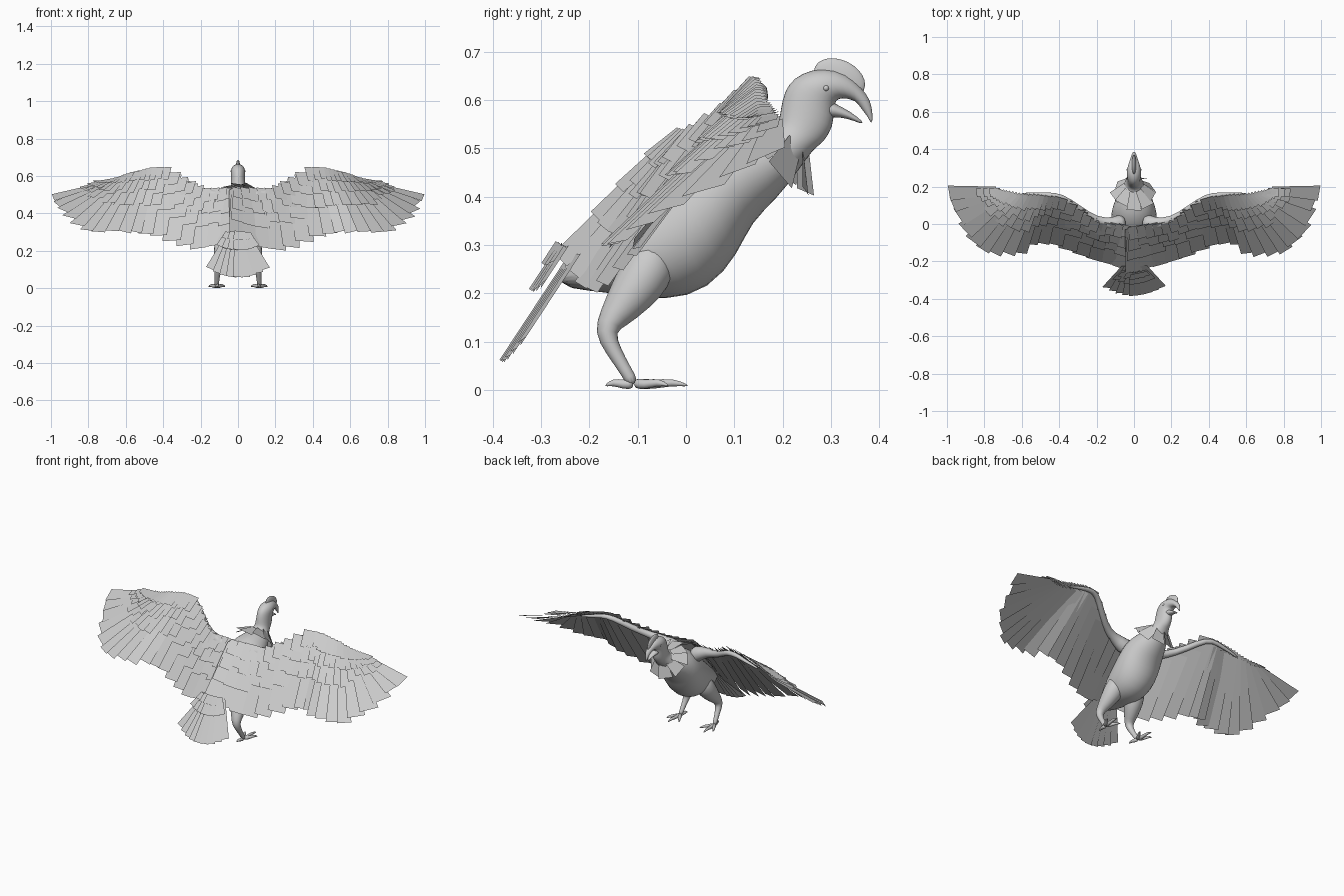
import bpy
import bmesh
import math
import random
from mathutils import Vector

random.seed(4)
cube = bpy.data.objects.get("Cube")
if cube:
    bpy.data.objects.remove(cube, do_unlink=True)

grey = bpy.data.materials.new("plain_grey")
grey.use_nodes = True
COLOUR = (0.6, 0.6, 0.6, 1)
grey.diffuse_color = COLOUR
grey.node_tree.nodes["Principled BSDF"].inputs["Base Color"].default_value = COLOUR


def finish(name, bm, smooth=True, subdivide=0):
    """Turn a bmesh into a named object with the shared material."""
    if smooth:
        bmesh.ops.recalc_face_normals(bm, faces=bm.faces)
    mesh = bpy.data.meshes.new(name)
    bm.to_mesh(mesh)
    bm.free()
    mesh.materials.append(grey)
    for face in mesh.polygons:
        face.use_smooth = smooth
    obj = bpy.data.objects.new(name, mesh)
    bpy.context.collection.objects.link(obj)
    if subdivide:
        obj.modifiers.new("smooth_form", 'SUBSURF').levels = subdivide
        obj.modifiers["smooth_form"].render_levels = subdivide
    return obj


def skin_rings(bm, rings):
    """Bridge a list of vertex rings and cap both ends."""
    count = len(rings[0])
    for a, b in zip(rings, rings[1:]):
        for i in range(count):
            j = (i + 1) % count
            bm.faces.new((a[i], a[j], b[j], b[i]))
    bm.faces.new(rings[0])
    bm.faces.new(rings[-1][::-1])


def loft(name, sections, sides=16):
    """Sections: upper y, z, lower y, z, half width; symmetric about x."""
    bm = bmesh.new()
    rings = []
    for uy, uz, ly, lz, half in sections:
        top, low = Vector((0, uy, uz)), Vector((0, ly, lz))
        ring = []
        for i in range(sides):
            angle = math.tau * i / sides
            co = (top + low) / 2 + (top - low) / 2 * math.cos(angle)
            co.x = half * math.sin(angle)
            ring.append(bm.verts.new(co))
        rings.append(ring)
    skin_rings(bm, rings)
    return finish(name, bm, subdivide=1)


def tube(bm, points, radii, sides=10):
    """Tapered tube along a path."""
    rings = []
    pts = [Vector(p) for p in points]
    for k, (p, r) in enumerate(zip(pts, radii)):
        along = (pts[min(k + 1, len(pts) - 1)] - pts[max(k - 1, 0)]).normalized()
        ref = Vector((1, 0, 0)) if abs(along.x) < 0.7 else Vector((0, 0, 1))
        u = along.cross(ref).normalized()
        v = along.cross(u)
        rings.append([bm.verts.new(p + r * (u * math.cos(math.tau * i / sides)
                                            + v * math.sin(math.tau * i / sides)))
                      for i in range(sides)])
    skin_rings(bm, rings)


def feather(bm, root, tip, root_width, tip_width, normal, tilt=0.004):
    """One flat four-cornered feather, tilted so neighbours overlap."""
    side = (tip - root).cross(normal).normalized()
    lift = normal * tilt
    corners = (root - side * root_width / 2 - lift, root + side * root_width / 2 + lift,
               tip + side * tip_width / 2 + lift, tip - side * tip_width / 2 - lift)
    bm.faces.new([bm.verts.new(c) for c in corners])


def sample(points, t):
    """Point at t from 0 to 1 along evenly weighted stations."""
    pos = min(max(t, 0), 1) * (len(points) - 1)
    k = min(int(pos), len(points) - 2)
    return Vector(points[k]).lerp(Vector(points[k + 1]), pos - k)


def mirrored(points, sign):
    return [(sign * x, y, z) for x, y, z in points]


# Body, neck, head and hooked upper beak
loft("body_and_head", [
    (-0.27, 0.24, -0.26, 0.21, 0.03), (-0.23, 0.28, -0.15, 0.20, 0.075),
    (-0.15, 0.36, -0.04, 0.18, 0.11), (-0.07, 0.43, 0.05, 0.205, 0.127),
    (0.0, 0.495, 0.11, 0.28, 0.125), (0.055, 0.52, 0.135, 0.345, 0.115),
    (0.12, 0.53, 0.19, 0.395, 0.09), (0.165, 0.53, 0.235, 0.455, 0.063),
    (0.19, 0.545, 0.265, 0.50, 0.045), (0.193, 0.565, 0.285, 0.51, 0.04),
    (0.198, 0.60, 0.307, 0.545, 0.038), (0.21, 0.635, 0.307, 0.58, 0.038),
    (0.24, 0.657, 0.31, 0.60, 0.04), (0.28, 0.668, 0.325, 0.605, 0.035),
    (0.33, 0.66, 0.345, 0.60, 0.025), (0.365, 0.625, 0.355, 0.595, 0.016),
    (0.383, 0.60, 0.368, 0.575, 0.011), (0.387, 0.57, 0.376, 0.567, 0.006),
    (0.386, 0.553, 0.382, 0.554, 0.002)])
loft("lower_beak", [
    (0.28, 0.61, 0.285, 0.56, 0.028), (0.31, 0.593, 0.305, 0.565, 0.022),
    (0.34, 0.578, 0.335, 0.562, 0.014), (0.37, 0.553, 0.365, 0.55, 0.004)], 10)


def ball(name, centre, radii, tilt=0):
    bm = bmesh.new()
    bmesh.ops.create_uvsphere(bm, u_segments=20, v_segments=12, radius=1)
    obj = finish(name, bm)
    obj.location, obj.scale = centre, radii
    obj.rotation_euler.x = tilt


# Crest on top of the head, and eyes
ball("crest", (0, 0.318, 0.645), (0.012, 0.056, 0.038), -0.45)
for side_name, sign in (("left", -1), ("right", 1)):
    ball(side_name + "_eye", (sign * 0.034, 0.29, 0.625), (0.006,) * 3)

# Wing stations: front edge and feather tips, from the spine outward
LEAD = [(0, 0.0, 0.525), (0.10, 0.015, 0.525), (0.20, 0.02, 0.525), (0.30, 0.09, 0.575),
        (0.39, 0.155, 0.64), (0.46, 0.16, 0.635), (0.51, 0.165, 0.62), (0.56, 0.165, 0.61),
        (0.60, 0.165, 0.595), (0.64, 0.17, 0.58), (0.68, 0.175, 0.57), (0.72, 0.18, 0.56)]
TRAIL = [(0, -0.27, 0.26), (0.11, -0.23, 0.22), (0.22, -0.195, 0.205), (0.33, -0.16, 0.23),
         (0.44, -0.11, 0.28), (0.54, -0.10, 0.30), (0.63, -0.17, 0.30), (0.74, -0.165, 0.295),
         (0.84, -0.14, 0.305), (0.91, -0.05, 0.37), (0.96, 0.07, 0.43), (0.99, 0.165, 0.485)]

# Feather rows: name, start and end fraction of the chord, count, height
ROWS = [("flight_feathers", 0.06, 1.0, 18, 0), ("great_coverts", 0.05, 0.66, 19, 0.012),
        ("middle_coverts", 0.03, 0.45, 22, 0.021), ("small_coverts", 0.0, 0.25, 26, 0.027)]

for side_name, sign in (("left", -1), ("right", 1)):
    lead, trail = mirrored(LEAD, sign), mirrored(TRAIL, sign)
    for row, start, end, count, height in ROWS:
        bm = bmesh.new()
        for i in range(count):
            t = i / (count - 1)
            if t == 0 and sign < 0:
                continue

            def at(u, fraction):
                return sample(lead, u).lerp(sample(trail, u), fraction)

            step = 0.5 / (count - 1)
            # Covert rows get shorter toward the wing tip
            reach = end * random.uniform(0.96, 1.0)
            if end < 1:
                reach = end * (1 - 0.3 * t) * random.uniform(0.88, 1.06)
            root, tip = at(t, start), at(t, reach)
            root_span = at(t + step, start) - at(t - step, start)
            tip_span = at(t + step, reach) - at(t - step, reach)
            normal = (tip - root).cross(tip_span + root_span).normalized()
            if normal.z - normal.y < 0:
                normal.negate()
            edge = 2 if t in (0, 1) else 1
            feather(bm, root + normal * height * 0.6, tip + normal * height,
                    max(root_span.length * edge * 1.6, 0.035),
                    max(min(tip_span.length * edge * 1.2, 0.11), 0.045),
                    normal, 0.005 * sign)
        finish(side_name + "_" + row, bm, smooth=False)

    # Fleshy arm along the front edge of the wing
    bm = bmesh.new()
    arm = [(x, y - 0.004, z - 0.012) for x, y, z in lead[:9]]
    arm[0] = (sign * 0.05, 0.01, 0.46)
    arm[1] = (sign * 0.11, -0.002, 0.495)
    tube(bm, arm, [0.06, 0.036, 0.02, 0.018, 0.016, 0.013, 0.01, 0.008, 0.005])
    finish(side_name + "_wing_arm", bm, subdivide=1)

    # Leg with feathered thigh and bare shank
    bm = bmesh.new()
    shank = [(0.055, -0.055, 0.31), (0.068, -0.075, 0.25), (0.083, -0.115, 0.195),
             (0.097, -0.15, 0.15), (0.105, -0.17, 0.12), (0.11, -0.15, 0.08),
             (0.113, -0.125, 0.04), (0.115, -0.108, 0.01)]
    tube(bm, mirrored(shank, sign), [0.045, 0.062, 0.05, 0.033, 0.024, 0.017, 0.013, 0.014])
    finish(side_name + "_leg", bm, subdivide=1)

    # Four toes with bent claws
    bm = bmesh.new()
    for x, y in ((0.12, 0.006), (0.068, -0.03), (0.158, -0.035), (0.105, -0.168)):
        heel, claw = Vector((0.115, -0.108, 0.014)), Vector((x, y, 0.008))
        toe = [heel, heel.lerp(claw, 0.35), heel.lerp(claw, 0.7), claw]
        toe[1].z, toe[2].z = 0.01, 0.017
        tube(bm, mirrored(toe, sign), [0.014, 0.01, 0.009, 0.002], 8)
    finish(side_name + "_toes", bm, subdivide=1)

# Fanned tail and its coverts
for name, count, spread, length, height in (("tail_feathers", 9, 0.145, 1.0, 0),
                                            ("tail_coverts", 7, 0.09, 0.42, 0.03),
                                            ("rump_coverts", 5, 0.06, 0.2, 0.038)):
    bm = bmesh.new()
    normal = Vector((0, -0.83, 0.55))
    for i in range(count):
        s = 2 * i / (count - 1) - 1
        root = Vector((s * 0.05, -0.235, 0.285))
        drop = length * (1 - 0.22 * s * s)
        tip = root + Vector((s * (spread - 0.05), -0.148 * drop, -0.225 * drop))
        lift = normal * (height - 0.012 * abs(s))
        feather(bm, root + lift, tip + lift, 0.035, 0.055, normal)
    finish(name, bm, smooth=False)

# Ruff of square feathers around the base of the neck, swept back at the sides
bm = bmesh.new()
axis, back = Vector((0, 0.5, 0.86)), Vector((0, -0.86, 0.5))
for i in range(9):
    angle = math.tau * (i / 9 + 0.25)
    radial = Vector((math.cos(angle), 0, 0)) + back * math.sin(angle)
    drop = 0.6 - 0.3 * math.sin(angle)
    sweep = back * 0.35 * abs(math.cos(angle))
    direction = (radial * 0.75 - axis * drop + sweep).normalized()
    root = Vector((0, 0.208, 0.522)) + radial * 0.042
    normal = direction.cross(radial.cross(axis)).normalized()
    feather(bm, root, root + direction * random.uniform(0.08, 0.1),
            0.045, 0.08, normal, 0.006)
finish("neck_ruff", bm, smooth=False)
